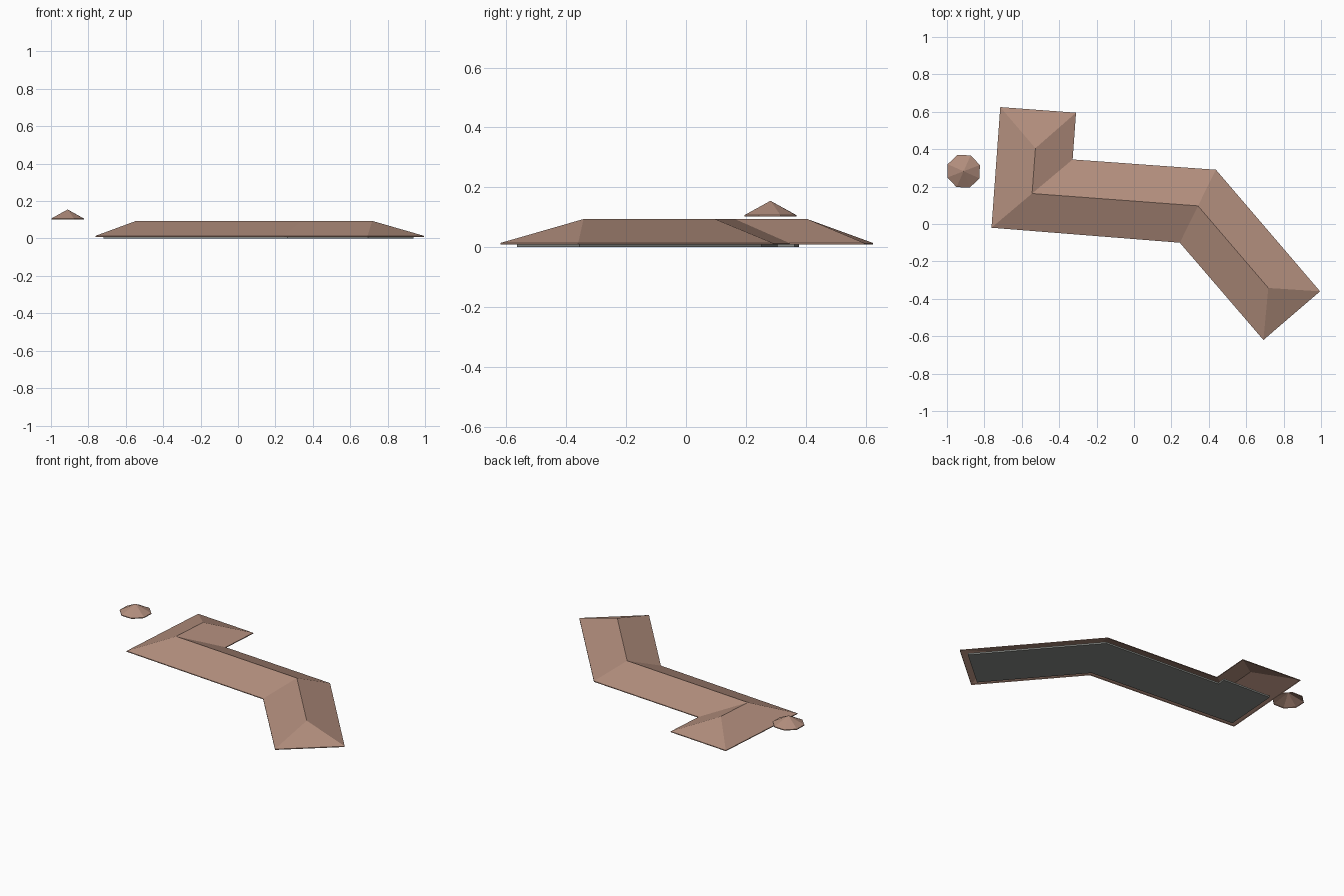
import bpy, bmesh, math
from mathutils import Vector

cube = bpy.data.objects.get("Cube")
if cube:
    bpy.data.objects.remove(cube, do_unlink=True)


def material(name, rgb):
    mat = bpy.data.materials.new(name)
    mat.use_nodes = True
    mat.diffuse_color = (*rgb, 1)
    mat.node_tree.nodes["Principled BSDF"].inputs["Base Color"].default_value = (*rgb, 1)
    return mat


def make_object(name, bm, mat):
    mesh = bpy.data.meshes.new(name)
    bm.to_mesh(mesh)
    bm.free()
    mesh.materials.append(mat)
    obj = bpy.data.objects.new(name, mesh)
    bpy.context.collection.objects.link(obj)
    return obj


def ring(bm, points, z):
    return [bm.verts.new((p[0], p[1], z)) for p in points]


def band(bm, lower, upper):
    for i in range(len(lower)):
        j = (i + 1) % len(lower)
        bm.faces.new((lower[i], lower[j], upper[j], upper[i]))


def inset(points, distance):
    """Move every edge of a counter-clockwise outline inwards."""
    result = []
    for i, point in enumerate(points):
        p = Vector(point)
        d1 = (p - Vector(points[i - 1])).normalized()
        d2 = (Vector(points[(i + 1) % len(points)]) - p).normalized()
        n1, n2 = Vector((-d1.y, d1.x)), Vector((-d2.y, d2.x))
        result.append(p + (n1 + n2) * distance / (1 + n1.dot(n2)))
    return result


clay = material("clay brown", (0.445, 0.27, 0.205))
grey = material("ceiling grey", (0.25, 0.26, 0.245))

# Eave and ridge lines, running from the back wing to the front wing
outer = [(-0.715, 0.625), (-0.762, -0.02), (0.245, -0.1), (0.692, -0.62)]
inner = [(-0.31, 0.595), (-0.328, 0.345), (0.438, 0.29), (0.995, -0.36)]
ridge = [(-0.527, 0.405), (-0.545, 0.163), (0.342, 0.097), (0.718, -0.342)]

# Hipped roof shell, open below, with a thin fascia
bm = bmesh.new()
outline = outer + inner[::-1]
bottom = ring(bm, outline, 0.009)
eave = ring(bm, outline, 0.014)
top = ring(bm, ridge, 0.094)
band(bm, bottom, eave)
left, right = eave[:4], eave[4:][::-1]
for i in range(3):
    bm.faces.new((left[i], left[i + 1], top[i + 1], top[i]))
    bm.faces.new((right[i + 1], right[i], top[i], top[i + 1]))
bm.faces.new((right[0], left[0], top[0]))
bm.faces.new((left[3], right[3], top[3]))
make_object("hipped_roof", bm, clay)

# Ceiling slab set in from the eaves and stopping short in the back wing
slab = [(-0.73, 0.42)] + outer[1:] + inner[:0:-1] + [(-0.324, 0.4)]
slab = inset(slab, 0.04)
bm = bmesh.new()
low, high = ring(bm, slab, 0.0), ring(bm, slab, 0.01)
band(bm, low, high)
bm.faces.new(low[::-1])
bm.faces.new(high)
make_object("ceiling_slab", bm, grey)

# Small eight-sided turret roof, open below
bm = bmesh.new()
angles = [math.radians(21 + 45 * i) for i in range(8)]
circle = [(-0.911 + 0.093 * math.cos(a), 0.282 + 0.093 * math.sin(a)) for a in angles]
low, high = ring(bm, circle, 0.102), ring(bm, circle, 0.107)
band(bm, low, high)
tip = bm.verts.new((-0.911, 0.282, 0.155))
for i in range(8):
    bm.faces.new((high[i], high[(i + 1) % 8], tip))
make_object("turret_roof", bm, clay)
